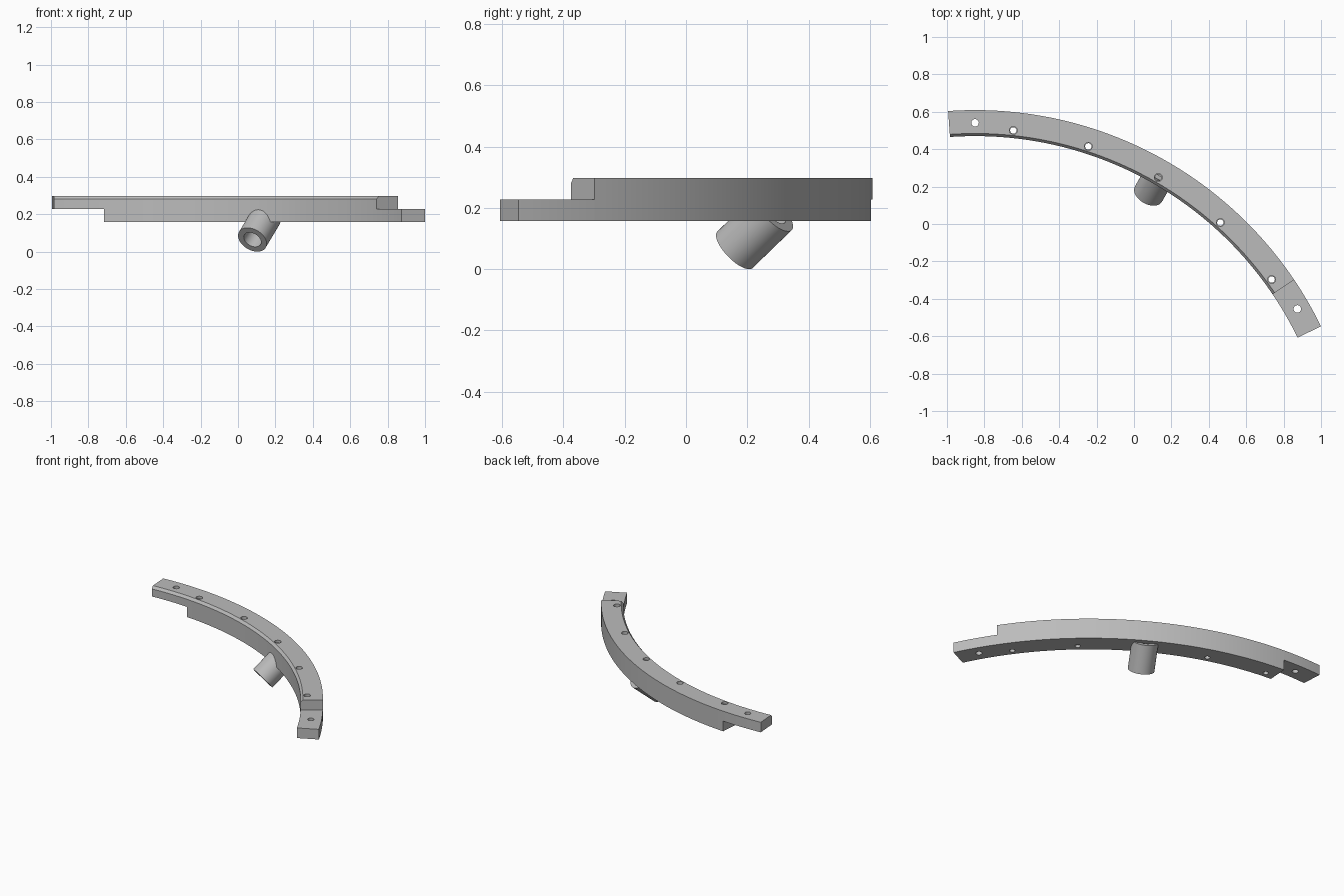
import bpy, bmesh
from math import radians, cos, sin
from mathutils import Vector

if "Cube" in bpy.data.objects:
    bpy.data.objects.remove(bpy.data.objects["Cube"])

CX, CY = -0.85, -1.449          # centre of the arc
R_IN, R_OUT = 1.919, 2.058
Z0, ZM, Z1 = 0.158, 0.228, 0.297

grey = bpy.data.materials.new("plain grey")
grey.diffuse_color = (0.5, 0.5, 0.5, 1)
grey.use_nodes = True
grey.node_tree.nodes["Principled BSDF"].inputs["Base Color"].default_value = grey.diffuse_color


def make_object(name, bm):
    bmesh.ops.recalc_face_normals(bm, faces=bm.faces)
    me = bpy.data.meshes.new(name)
    bm.to_mesh(me)
    bm.free()
    ob = bpy.data.objects.new(name, me)
    bpy.context.collection.objects.link(ob)
    me.materials.append(grey)
    return ob


def arc_sweep(name, profile, a0, a1):
    """Sweep an (r, z) profile around the arc centre from a0 to a1 degrees."""
    bm = bmesh.new()
    steps = round(a1 - a0)
    rings = []
    for i in range(steps + 1):
        a = radians(a0 + (a1 - a0) * i / steps)
        rings.append([bm.verts.new((CX + r * cos(a), CY + r * sin(a), z)) for r, z in profile])
    n = len(profile)
    for p, q in zip(rings, rings[1:]):
        for j in range(n):
            k = (j + 1) % n
            bm.faces.new((p[j], p[k], q[k], q[j]))
    bm.faces.new(rings[0])
    bm.faces.new(rings[-1])
    return make_object(name, bm)


def box_profile(r0, r1, z0, z1):
    return [(r0, z0), (r1, z0), (r1, z1), (r0, z1)]


def drill(name, angle, r, radius, z0, z1):
    """Vertical cylinder at a polar position on the arc."""
    bm = bmesh.new()
    bmesh.ops.create_cone(bm, cap_ends=True, segments=24, radius1=radius, radius2=radius, depth=z1 - z0)
    a = radians(angle)
    bmesh.ops.translate(bm, verts=bm.verts, vec=(CX + r * cos(a), CY + r * sin(a), (z0 + z1) / 2))
    return make_object(name, bm)


def shade(ob):
    bpy.ops.object.select_all(action='DESELECT')
    ob.select_set(True)
    bpy.context.view_layer.objects.active = ob
    bpy.ops.object.shade_smooth_by_angle(angle=radians(30))


# curved rail, chamfered along the top inner edge
rail = arc_sweep("curved_rail", [(R_IN, Z0), (R_OUT, Z0), (R_OUT, Z1),
                                 (R_IN + 0.014, Z1), (R_IN, Z1 - 0.017)], 26, 94)

# cutters: half-lap joints at both ends, then the screw holes
cutters = [arc_sweep("right_lap_cutter", box_profile(1.8, 2.2, ZM, 0.4), 24, 34),
           arc_sweep("left_lap_cutter", box_profile(1.8, 2.2, 0.05, ZM), 86, 96)]
for ang in (30, 90):
    cutters.append(drill("joint_hole_cutter", ang, 1.99, 0.02, 0.1, 0.4))
for ang in (36, 48, 60, 72, 84):
    cutters.append(drill("screw_hole_cutter", ang, 1.96, 0.017, 0.1, 0.4))
    cutters.append(drill("countersink_cutter", ang, 1.96, 0.021, 0.28, 0.4))

for c in cutters:
    c.hide_render = True
    mod = rail.modifiers.new(c.name, 'BOOLEAN')
    mod.operation = 'DIFFERENCE'
    mod.solver = 'EXACT'
    mod.object = c
bpy.context.view_layer.update()
cut_mesh = bpy.data.meshes.new_from_object(rail.evaluated_get(bpy.context.evaluated_depsgraph_get()))
rail.modifiers.clear()
rail.data = cut_mesh
for c in cutters:
    bpy.data.objects.remove(c)
shade(rail)

# slanted socket tube under the middle of the rail
tilt, yaw, length = radians(40), radians(60), 0.192
axis = Vector((cos(tilt) * cos(yaw), cos(tilt) * sin(yaw), sin(tilt)))
start = Vector((0.077, 0.16, 0.0636))
side = Vector((-sin(yaw), cos(yaw), 0))
up = axis.cross(side)
bm = bmesh.new()
SEG = 48
loops = []
for rad, dist in ((0.083, 0), (0.083, length), (0.05, length), (0.05, 0)):
    loops.append([bm.verts.new(start + axis * dist + rad * (cos(t) * side + sin(t) * up))
                  for t in (radians(360 * i / SEG) for i in range(SEG))])
for j in range(4):
    p, q = loops[j], loops[(j + 1) % 4]
    for i in range(SEG):
        k = (i + 1) % SEG
        bm.faces.new((p[i], p[k], q[k], q[i]))
shade(make_object("socket_tube", bm))
